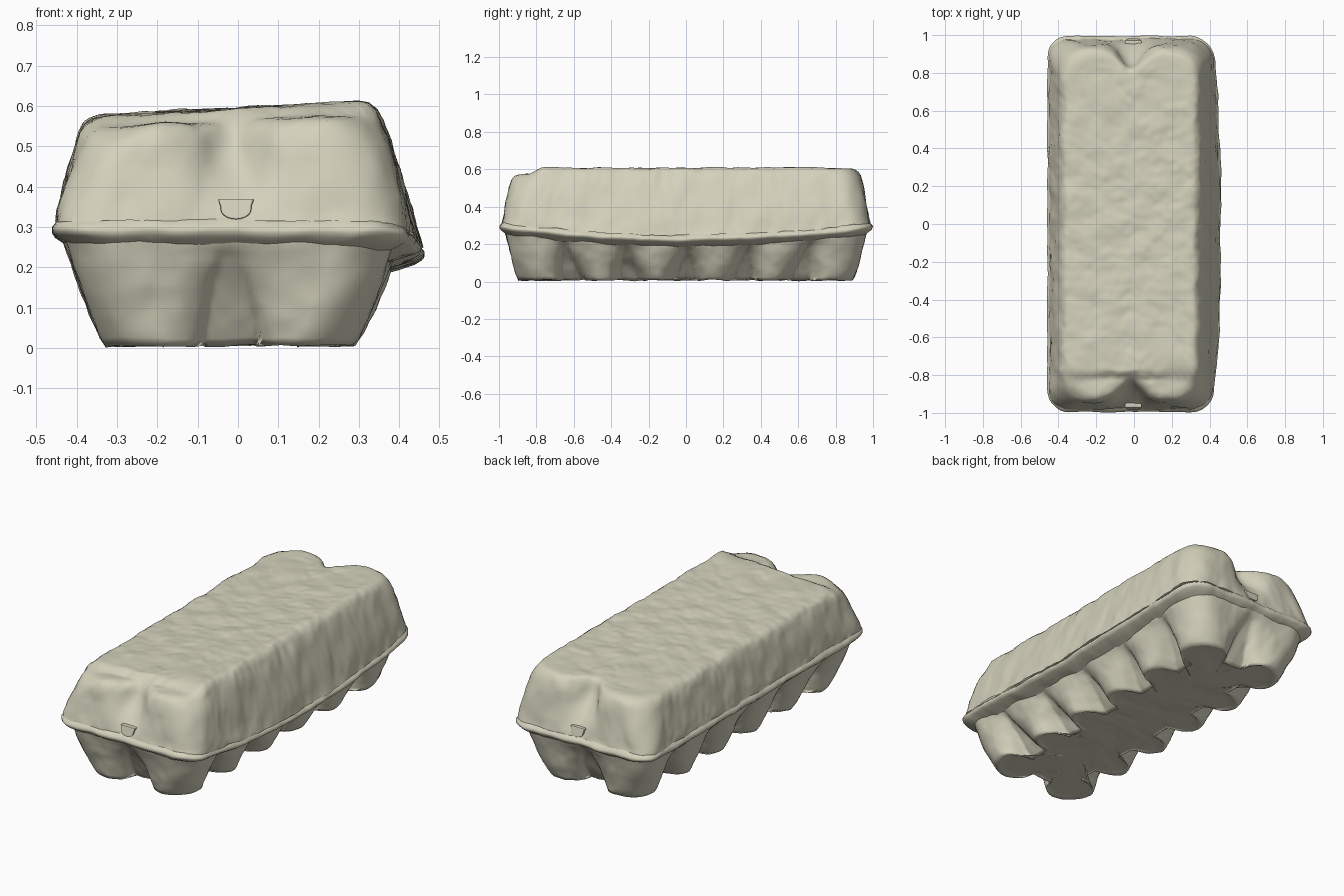
import bpy, bmesh, math
from mathutils import Vector, noise

if "Cube" in bpy.data.objects:
    bpy.data.objects.remove(bpy.data.objects["Cube"])

END_PTS, SIDE_PTS, CORNER_PTS = 44, 132, 8
pulp = bpy.data.materials.new("pulp")
pulp.diffuse_color = (0.66, 0.64, 0.50, 1)
pulp.use_nodes = True
pulp.node_tree.nodes["Principled BSDF"].inputs["Base Color"].default_value = pulp.diffuse_color


def smooth(a, b, v):
    t = min(1, max(0, (v - a) / (b - a)))
    return t * t * (3 - 2 * t)


def outline(xl, xr, hy, r, dent=lambda edge, t, x: 0):
    """Rounded rectangle; dent pushes the straight edges inward."""
    c = [Vector(p) for p in ((xl + r, r - hy), (xr - r, r - hy),
                             (xr - r, hy - r), (xl + r, hy - r))]
    pts = []
    for i in range(4):
        a = math.radians(-90 + 90 * i)
        nrm = Vector((math.cos(a), math.sin(a)))
        n = SIDE_PTS if i % 2 else END_PTS
        for j in range(n):
            p = c[i].lerp(c[(i + 1) % 4], j / n)
            pts.append(p + nrm * (r - dent(i, j / n, p.x)))
        for k in range(CORNER_PTS):
            b = a + math.pi / 2 * k / CORNER_PTS
            pts.append(c[(i + 1) % 4] + Vector((math.cos(b), math.sin(b))) * r)
    return pts


def shrink(pts, xl, xr, hy, r, k):
    """Pull an outline toward the centre line to form a cap, fading its dents."""
    cx, hx = (xl + xr) / 2, (xr - xl) / 2
    out = []
    for p, plain in zip(pts, outline(xl, xr, hy, r)):
        q = plain.lerp(p, k)
        out.append(Vector((cx + (q.x - cx) * k, q.y * (hy - 0.8 * hx * (1 - k)) / hy)))
    return out


def add_object(name, bm):
    bmesh.ops.recalc_face_normals(bm, faces=bm.faces)
    me = bpy.data.meshes.new(name)
    bm.to_mesh(me)
    bm.free()
    me.materials.append(pulp)
    ob = bpy.data.objects.new(name, me)
    bpy.context.collection.objects.link(ob)
    return ob


def loft(name, rings, amount, scale):
    bm = bmesh.new()
    rows = []
    for ring in rings:
        row = []
        for p in ring:
            q = p + (noise.noise_vector(p * scale) + noise.noise_vector(p * scale * 2.7) * 0.4) * amount
            q.z = max(0, q.z)
            row.append(bm.verts.new(q))
        rows.append(row)
    n = len(rows[0])
    for a, b in zip(rows, rows[1:]):
        for i in range(n):
            j = (i + 1) % n
            bm.faces.new((a[i], a[j], b[j], b[i]))
    bmesh.ops.remove_doubles(bm, verts=bm.verts, dist=0.0003)
    for f in bm.faces:
        f.smooth = True
    return add_object(name, bm)


# The rim sags and bulges along the right side
def rim_z(p):
    return 0.297 - 0.068 * smooth(-0.3, 0.4, p.x) * max(0, 1 - p.y ** 2)


def bulge(p, amount):
    s = smooth(0.1, 0.38, p.x) * max(0, 1 - abs(p.y) ** 3)
    return Vector((p.x + amount * s, p.y))


# Tray: two rows of six cups, valleys widening toward the bottom
def tray_ring(t):
    def dent(edge, u, x):
        s = u * (5 if edge % 2 else 1)
        v = abs(2 * (s - round(s)))
        v = min(1, v / (1 - 0.4 * (1 - t)))
        depth = (0.14 if edge % 2 else 0.11) * max(0, 1 - t / 0.92) ** 0.6
        return depth * (1 - math.sqrt(1 - v * v))
    g = t ** 0.8
    box = (-0.327 - 0.108 * g, 0.288 + 0.097 * g, 0.893 + 0.075 * g, 0.14)
    return outline(*box, dent), box


rings = []
base, box = tray_ring(0)
for k in (0, 0.2, 0.4, 0.6, 0.8, 0.93):
    rings.append([Vector((p.x, p.y, 0.012)) for p in shrink(base, *box, k)])
for i in range(15):
    t = i / 14
    pts, _ = tray_ring(t)
    rings.append([Vector((p.x, p.y, 0.006 + t * (rim_z(p) - 0.024))) for p in pts])
loft("tray", rings, 0.007, 9)

# Rim: thin flared flange where the tray meets the lid
rings = []
for inset, dz, out in ((0.045, -0.042, 0), (0.026, -0.032, 0.018), (0.008, -0.02, 0.04),
                       (0.001, -0.01, 0.05), (0, 0, 0.05), (0.006, 0.008, 0.05),
                       (0.014, 0.018, 0.048), (0.03, 0.03, 0.045)):
    pts = outline(-0.459 + inset, 0.409 - inset, 0.995 - inset, 0.11)
    pts = [bulge(p, out) for p in pts]
    rings.append([Vector((p.x, p.y, rim_z(p) + dz)) for p in pts])
loft("rim", rings, 0.006, 8)


# Lid: sloped walls, a groove at each end, gently tilted top
def top_z(x, y):
    z = 0.591 + 0.054 * (x + 0.02)
    return z - 0.026 * smooth(-0.77, -0.83, y) + 0.004 * smooth(0.8, 0.87, y)


# height fraction, left x, right x, half length
profile = [(0, -0.448, 0.402, 0.980), (0.1, -0.444, 0.398, 0.974),
           (0.25, -0.435, 0.392, 0.968), (0.5, -0.418, 0.381, 0.957),
           (0.72, -0.402, 0.366, 0.946), (0.86, -0.389, 0.351, 0.935),
           (0.94, -0.376, 0.339, 0.921), (0.985, -0.358, 0.323, 0.902),
           (1, -0.335, 0.302, 0.878)]
fine = []
for a, b in zip(profile, profile[1:]):
    fine += [a, tuple((u + v) / 2 for u, v in zip(a, b))]
fine.append(profile[-1])


def groove(t):
    d = 0.1 * smooth(0.0, 0.8, t)
    return lambda edge, u, x: 0 if edge % 2 else d * math.exp(-((x + 0.015) / 0.085) ** 2)


rings = []
for t, xl, xr, hy in fine:
    r = 0.1 + 0.05 * t
    pts = [bulge(p, 0.05 * (1 - t) ** 1.2) for p in outline(xl, xr, hy, r, groove(t))]
    rings.append([Vector((p.x, p.y, (rim_z(p) + 0.018) * (1 - t) + top_z(p.x, p.y) * t)) for p in pts])
for i in range(1, 25):
    ring = shrink(pts, xl, xr, hy, r, 1 - i / 24)
    rings.append([Vector((p.x, p.y, top_z(p.x, p.y))) for p in ring])
loft("lid", rings, 0.009, 9)

# Latch tabs: small U-shaped tongues at both ends
for name, s in (("front_latch", -1), ("back_latch", 1)):
    bm = bmesh.new()
    shape = [(-0.05, 0.37), (-0.043, 0.35)]
    shape += [(-0.005 + 0.038 * math.cos(math.pi + math.pi * k / 10),
               0.343 + 0.024 * math.sin(math.pi + math.pi * k / 10)) for k in range(11)]
    shape += [(0.033, 0.35), (0.04, 0.37)]
    face = bm.faces.new([bm.verts.new((x, s * 0.92, z)) for x, z in shape])
    ext = bmesh.ops.extrude_face_region(bm, geom=[face])
    for v in ext["geom"]:
        if isinstance(v, bmesh.types.BMVert):
            v.co.y = s * (0.984 - 0.25 * (v.co.z - 0.32))
    ob = add_object(name, bm)
    bev = ob.modifiers.new("Bevel", "BEVEL")
    bev.width, bev.segments = 0.004, 2
